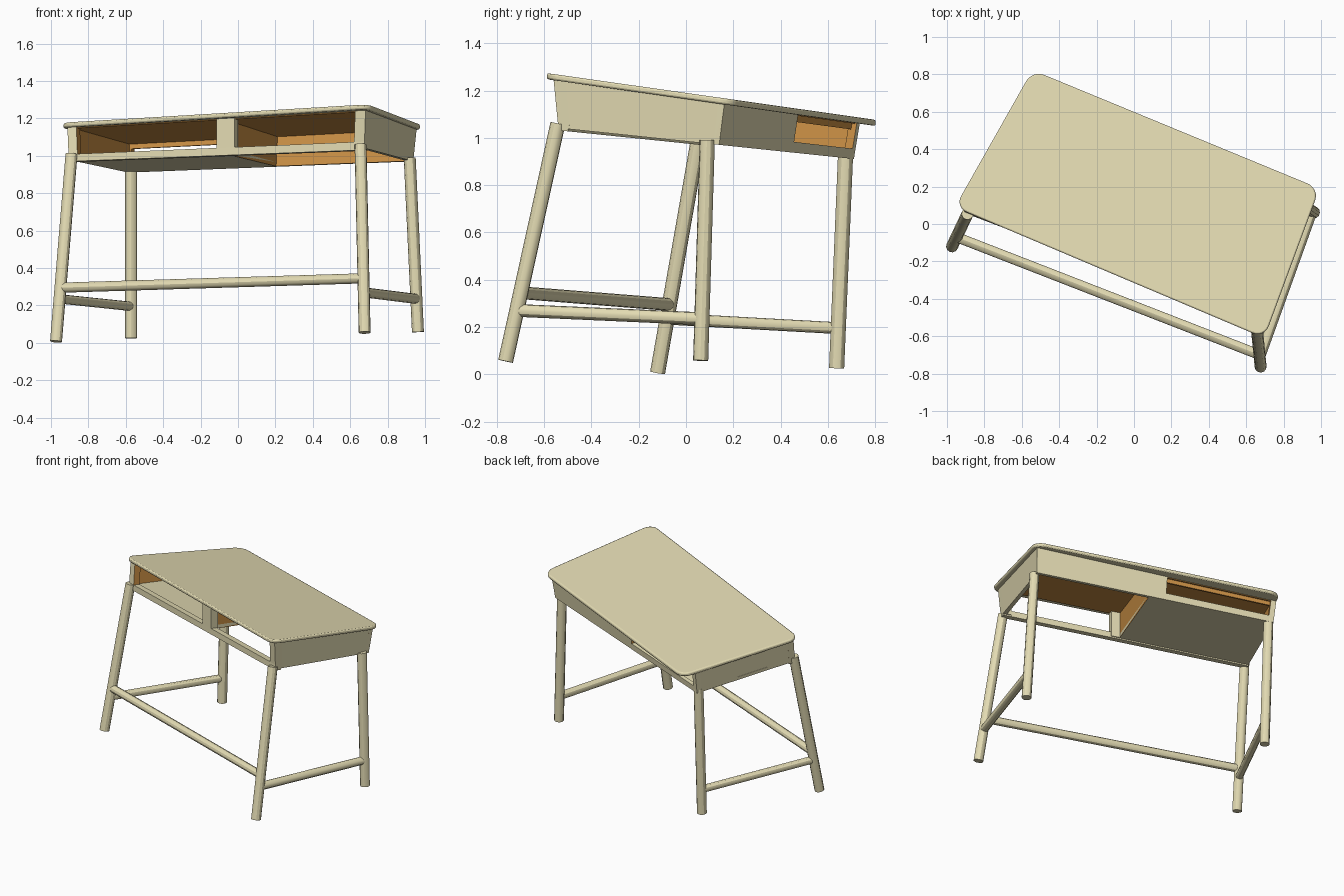
import bpy, bmesh
from mathutils import Vector

cube = bpy.data.objects.get("Cube")
if cube:
    bpy.data.objects.remove(cube, do_unlink=True)


def material(name, rgb):
    mat = bpy.data.materials.new(name)
    mat.use_nodes = True
    colour = (*rgb, 1.0)
    mat.diffuse_color = colour
    bsdf = mat.node_tree.nodes["Principled BSDF"]
    bsdf.inputs["Base Color"].default_value = colour
    bsdf.inputs["Roughness"].default_value = 0.8
    return mat


CREAM = material("cream paint", (0.77, 0.71, 0.45))
ORANGE = material("orange wood", (0.60, 0.28, 0.06))


def finish(name, bm, smooth=False):
    bmesh.ops.recalc_face_normals(bm, faces=bm.faces[:])
    mesh = bpy.data.meshes.new(name)
    bm.to_mesh(mesh)
    bm.free()
    mesh.materials.append(CREAM)
    mesh.materials.append(ORANGE)
    obj = bpy.data.objects.new(name, mesh)
    bpy.context.collection.objects.link(obj)
    if smooth:
        bpy.ops.object.select_all(action='DESELECT')
        obj.select_set(True)
        bpy.context.view_layer.objects.active = obj
        bpy.ops.object.shade_smooth_by_angle()
    return obj


# Sloping planes of the top and the box floor
def top_z(y):
    return 1.19 - 0.142 * y


def floor_z(y):
    return 0.985 - 0.105 * y


# Slanted tabletop with rounded corners
bm = bmesh.new()
corners = [(-0.958, 0.09), (0.697, -0.61), (0.992, 0.19), (-0.543, 0.823)]
upper = [bm.verts.new((x, y, top_z(y))) for x, y in corners]
lower = [bm.verts.new((x, y, top_z(y) - 0.026)) for x, y in corners]
bm.faces.new(upper)
bm.faces.new(lower[::-1])
for i in range(4):
    j = (i + 1) % 4
    bm.faces.new((upper[i], lower[i], lower[j], upper[j]))
posts = [e for e in bm.edges if (e.verts[0].co - e.verts[1].co).length < 0.1]
bmesh.ops.bevel(bm, geom=posts, offset=0.068, segments=6, profile=0.5, affect='EDGES')
tabletop = finish("tabletop", bm, True)
bevel = tabletop.modifiers.new("soft rim", 'BEVEL')
bevel.width = 0.008
bevel.segments = 2

# Box corners at floor and top: right front, left front, right back, left back
FLOOR = [Vector(p) for p in ((-0.905, 0.06), (0.675, -0.54), (-0.585, 0.71), (0.937, 0.14))]
TOP = [Vector(p) for p in ((-0.912, 0.088), (0.682, -0.56), (-0.588, 0.735), (0.955, 0.162))]


def across(corner, u, v):
    return corner[0].lerp(corner[1], u).lerp(corner[2].lerp(corner[3], u), v)


# Box space: u runs along the front, v front to back, w floor to top
def box_point(u, v, w):
    low, high = across(FLOOR, u, v), across(TOP, u, v)
    return low.to_3d().lerp(high.to_3d(), w) + Vector(
        (0, 0, floor_z(low.y) * (1 - w) + (top_z(high.y) - 0.024) * w))


SIDES = {"floor": (0, 2, 6, 4), "roof": (1, 5, 7, 3), "front": (0, 4, 5, 1),
         "back": (2, 3, 7, 6), "right": (0, 1, 3, 2), "left": (4, 6, 7, 5)}


def board(name, us, vs, ws=(0, 1), orange=()):
    bm = bmesh.new()
    verts = [bm.verts.new(box_point(u, v, w)) for u in us for v in vs for w in ws]
    for side, index in SIDES.items():
        face = bm.faces.new([verts[i] for i in index])
        face.material_index = int(side in orange)
    return finish(name, bm)


# Side and back walls, orange on the inside
board("right_side_wall", (0, 0.016), (0, 1), orange=("left",))
board("left_side_wall", (0.984, 1), (0, 1), orange=("right",))
board("back_wall", (0.455, 1), (0.965, 1), orange=("front", "right"))
# Low lip and high strip of the back opening
board("back_lip", (0, 0.455), (0.965, 1), (0, 0.28), orange=("front",))
board("back_strip", (0.02, 0.455), (0.95, 0.97), (0.8, 1), orange=SIDES)
# Corner posts and front centre post
board("right_front_post", (0, 0.03), (0, 0.06), orange=("left", "back"))
board("left_front_post", (0.965, 1), (0, 0.07))
board("right_back_post", (0, 0.022), (0.95, 1), orange=("left", "front"))
board("centre_post", (0.5, 0.56), (0, 0.07))
# Divider, lining under the top, half shelf and front rail
board("divider", (0.505, 0.525), (0.06, 0.97), orange=("left", "right", "back"))
board("top_lining", (0.01, 0.99), (0.015, 0.99), (0.965, 1.0), orange=SIDES)
board("shelf", (0, 0.525), (0, 1), (0, 0.14))
board("front_rail", (0, 1), (0, 0.06), (-0.05, 0.17))


def rod(name, start, end, radius):
    start, end = Vector(start), Vector(end)
    axis = end - start
    bm = bmesh.new()
    bmesh.ops.create_cone(bm, cap_ends=True, segments=12, radius1=radius,
                          radius2=radius, depth=axis.length)
    turn = axis.to_track_quat('Z', 'Y').to_matrix().to_4x4()
    turn.translation = (start + end) / 2
    bm.transform(turn)
    return finish(name, bm, True)


# Splayed legs: foot and upper end
legs = {
    "right_front_leg": ((-0.973, -0.12, 0.007), (-0.89, 0.055, 1.01)),
    "left_front_leg": ((0.677, -0.763, 0.055), (0.655, -0.542, 1.06)),
    "left_back_leg": ((0.962, 0.062, 0.058), (0.918, 0.09, 0.99)),
    "right_back_leg": ((-0.572, 0.637, 0.025), (-0.572, 0.675, 0.935)),
}
for name, (foot, head) in legs.items():
    rod(name, foot, head, 0.032)


def on_leg(name, z):
    foot, head = (Vector(p) for p in legs[name])
    return foot.lerp(head, (z - foot.z) / (head.z - foot.z))


# Stretchers between the legs
rod("front_stretcher", on_leg("right_front_leg", 0.295),
    on_leg("left_front_leg", 0.345), 0.027)
rod("right_stretcher", on_leg("right_front_leg", 0.235),
    on_leg("right_back_leg", 0.195), 0.025)
rod("left_stretcher", on_leg("left_front_leg", 0.27),
    on_leg("left_back_leg", 0.235), 0.027)
